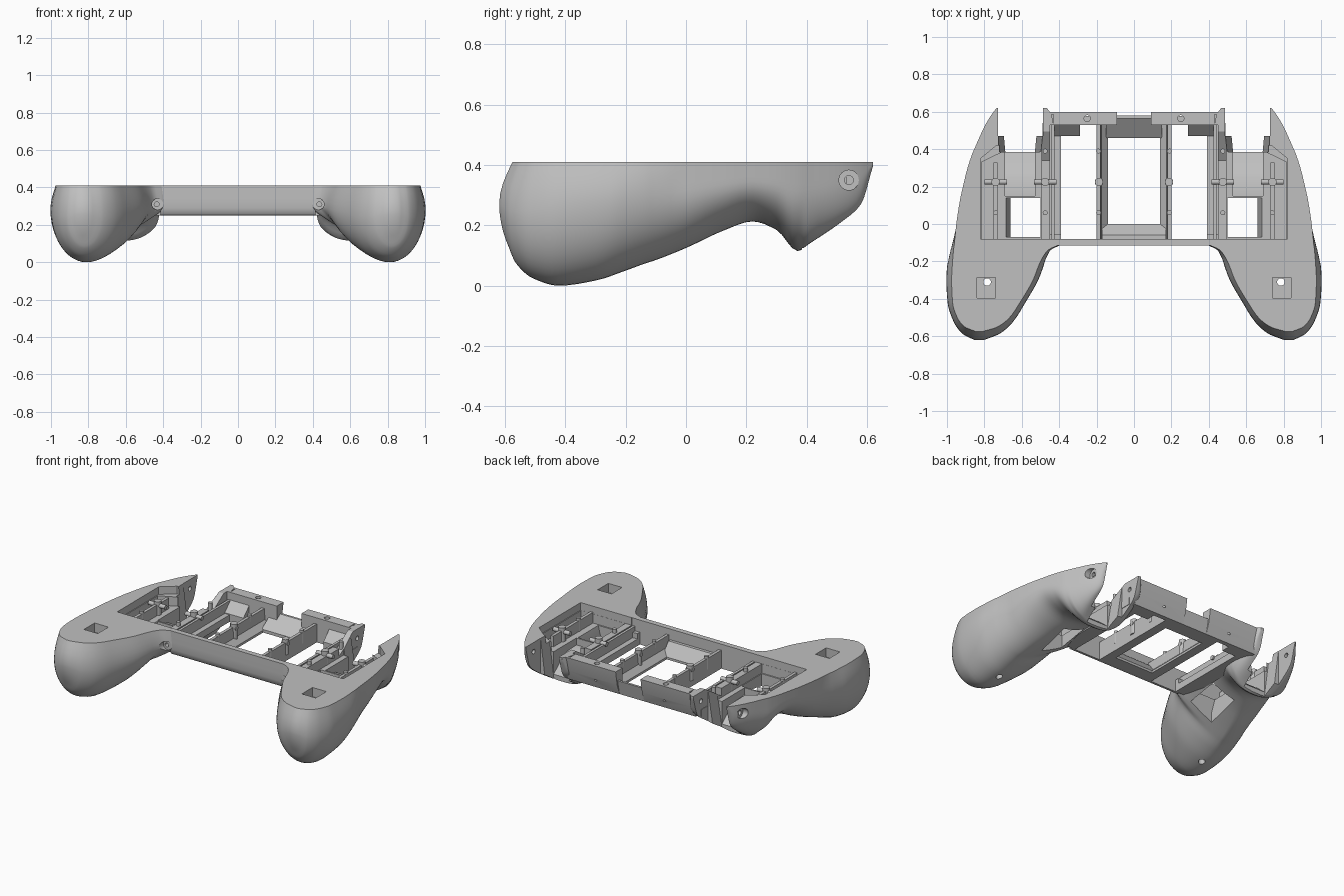
import bpy, bmesh, math

cube = bpy.data.objects.get("Cube")
if cube:
    bpy.data.objects.remove(cube, do_unlink=True)

grey = bpy.data.materials.new("plain_grey")
grey.use_nodes = True
colour = (0.53, 0.53, 0.53, 1)
grey.diffuse_color = colour
grey.node_tree.nodes["Principled BSDF"].inputs["Base Color"].default_value = colour

TOP = 0.41


def make(name, bm, mirror=False):
    bmesh.ops.recalc_face_normals(bm, faces=bm.faces)
    mesh = bpy.data.meshes.new(name)
    bm.to_mesh(mesh)
    bm.free()
    ob = bpy.data.objects.new(name, mesh)
    bpy.context.collection.objects.link(ob)
    mesh.materials.append(grey)
    if mirror:
        ob.modifiers.new("mirror", 'MIRROR').use_mirror_merge = False
    return ob


def prism(name, axis, pts, a, b, mirror=False):
    """Extrude a 2D outline along an axis from a to b."""
    bm = bmesh.new()

    def place(p, h):
        q = list(p)
        q.insert("xyz".index(axis), h)
        return bm.verts.new(q)
    low = [place(p, a) for p in pts]
    high = [place(p, b) for p in pts]
    bm.faces.new(low)
    bm.faces.new(high)
    n = len(pts)
    for i in range(n):
        j = (i + 1) % n
        bm.faces.new((low[i], low[j], high[j], high[i]))
    return make(name, bm, mirror)


def box(name, x0, x1, y0, y1, z0, z1, mirror=False):
    return prism(name, 'z', [(x0, y0), (x1, y0), (x1, y1), (x0, y1)], z0, z1, mirror)


def rod(name, axis, u, v, r, a, b, mirror=False):
    pts = [(u + r * math.cos(k * math.tau / 24), v + r * math.sin(k * math.tau / 24))
           for k in range(24)]
    return prism(name, axis, pts, a, b, mirror)


def carve(ob, cutters):
    """Subtract the cutters, bake the result and delete the cutters."""
    for c in cutters:
        c.hide_render = True
        m = ob.modifiers.new("cut", 'BOOLEAN')
        m.operation, m.solver, m.object = 'DIFFERENCE', 'EXACT', c
    dg = bpy.context.evaluated_depsgraph_get()
    dg.update()
    mesh = bpy.data.meshes.new_from_object(ob.evaluated_get(dg))
    ob.modifiers.clear()
    ob.data = mesh
    for c in cutters:
        bpy.data.objects.remove(c, do_unlink=True)


def smooth_rows(rows, steps):
    """Monotone cubic interpolation of table rows along the first column."""
    def slope(i, c):
        if i in (0, len(rows) - 1):
            j = max(i, 1)
            return (rows[j][c] - rows[j - 1][c]) / (rows[j][0] - rows[j - 1][0])
        d0, d1 = [(rows[j][c] - rows[j - 1][c]) / (rows[j][0] - rows[j - 1][0])
                  for j in (i, i + 1)]
        return 2 * d0 * d1 / (d0 + d1) if d0 * d1 > 0 else 0
    out = []
    for i in range(len(rows) - 1):
        h = rows[i + 1][0] - rows[i][0]
        for s in range(steps):
            t = s / steps
            a, b = t * t * (3 - 2 * t), t * (1 - t)
            out.append([rows[i][c] * (1 - a) + rows[i + 1][c] * a
                        + h * b * ((1 - t) * slope(i, c) - t * slope(i + 1, c))
                        for c in range(len(rows[0]))])
    return out + [list(rows[-1])]


# Grip shell stations: y, inner x, outer x, keel x, keel z, inner roundness
stations = [
    (-.575, .81, .845, .825, .14, 2), (-.55, .73, .905, .82, .075, 2),
    (-.50, .665, .945, .815, .025, 2), (-.42, .61, .97, .81, 0, 1.9),
    (-.30, .54, .975, .81, .017, 1.8), (-.20, .50, .97, .80, .05, 1.6),
    (-.14, .46, .965, .79, .072, 1.35), (-.10, .39, .96, .78, .085, 1.2),
    (0, .40, .95, .76, .125, 1.3), (.13, .42, .93, .72, .185, 1.6),
    (.22, .42, .91, .68, .213, 2), (.30, .42, .89, .65, .185, 2.2),
    (.37, .42, .867, .62, .115, 2.4), (.41, .42, .85, .72, .14, 4),
    (.52, .43, .80, .74, .215, 5), (.58, .44, .765, .73, .27, 6),
    (.62, .465, .735, .715, .395, 6)]


def section(y, xi, xo, xc, zb, p):
    """U-shaped cross-section with a flat top and a bulging belly."""
    near = min(1, max(0, (-.33 - y) / .245)) ** 2
    tip = .044 * near
    belly = .028 * min(1, max(0, (-.03 - y) / .2)) * (1 - .6 * near)
    zm = TOP - (TOP - zb) * (.33 + .18 * near)
    pts = []
    for k in range(4):
        s = math.sin(k / 4 * math.pi / 2)
        pts.append((xi - belly * s, y - tip * s, TOP + (zm - TOP) * k / 4))
    for k in range(25):
        a = math.pi * k / 24
        e = 2 / (p if k < 12 else 2)
        u, v = abs(math.cos(a)) ** e, math.sin(a) ** e if 0 < k < 24 else 0
        x = xc - (xc - xi + belly) * u if k < 12 else xc + (xo + belly - xc) * u
        pts.append((x, y - tip * (1 - .6 * v * v), zm - (zm - zb) * v))
    for k in range(3, -1, -1):
        s = math.sin(k / 4 * math.pi / 2)
        pts.append((xo + belly * s, y - tip * s, TOP + (zm - TOP) * k / 4))
    return pts


bm = bmesh.new()
rings = [[bm.verts.new(p) for p in section(*row)] for row in smooth_rows(stations, 4)]
for r0, r1 in zip(rings, rings[1:]):
    for i in range(len(r0)):
        j = (i + 1) % len(r0)
        bm.faces.new((r0[i], r0[j], r1[j], r1[i]))
# Close both ends with level strips so the caps follow the curve
for r in (rings[0], rings[-1]):
    half = len(r) // 2
    for i in range(half - 1):
        bm.faces.new((r[i], r[i + 1], r[-2 - i], r[-1 - i]))
    bm.faces.new((r[half - 1], r[half], r[half + 1]))
grip = make("grip_shell", bm)

# Pockets, window, shoulder slot and screw holes in the grip
carve(grip, [
    prism("rim_pocket", 'z', [(.3, -.08), (.82, -.08), (.82, .35), (.735, .42),
                              (.69, .42), (.69, .35), (.3, .35)], .36, .6),
    box("inner_pocket", .3, .45, -.081, .53, .29, .61),
    prism("outer_pocket", 'z', [(.495, -.079), (.815, -.079), (.815, .33),
                                (.70, .387), (.495, .387)], .30, .62),
    prism("window", 'y', [(.50, -.2), (.66, -.2), (.66, .2), (.69, .32), (.50, .32)],
          -.07, .14),
    prism("trough", 'x', [(.15, .64), (.15, .255), (.25, .25), (.31, .215),
                          (.40, .14), (.40, .64)], .53, .69),
    prism("wall_slope", 'x', [(.34, .31), (.51, .42), (.34, .42)], .3, .52),
    prism("shoulder_slot", 'y', [(.535, .1), (.685, .1), (.727, .42), (.485, .42)],
          .385, .7),
    box("shoulder_slot_end", .487, .727, .47, .71, -.1, .65),
    box("square_recess", .74, .84, -.395, -.285, .35, .66),
    rod("grip_screw", 'z', .785, -.31, .02, -.1, .5),
    rod("side_screw_head", 'x', .54, .35, .033, .768, 1.1),
    rod("side_screw", 'x', .54, .35, .015, .3, 1.2),
    rod("front_screw_head", 'y', .43, .31, .03, -.3, -.116),
    rod("front_screw", 'y', .435, .31, .013, -.31, -.05),
])
grip.modifiers.new("mirror", 'MIRROR')

# Front bar and its inner slope
prism("front_bar", 'x', [(-.08, .25), (-.098, .252), (-.108, .265), (-.114, .29),
                         (-.115, .34), (-.115, TOP), (-.08, TOP)], -.415, .415)
prism("front_slope", 'x', [(-.08, .25), (0, .25), (0, .265), (-.06, .34), (-.08, .34)],
      -.17, .17)

# Rear wall with a centre notch
rear = prism("rear_wall", 'x', [(.53, .25), (.56, .25), (.585, .32), (.60, TOP),
                                (.53, TOP)], .09, .465)
carve(rear, [rod("rear_screw", 'z', .25, .565, .017, .3, .5),
             box("rear_slot", .43, .45, .54, .585, .34, .5)])
rear.modifiers.new("mirror", 'MIRROR')
prism("rear_notch_sill", 'x', [(.46, .25), (.56, .25), (.58, .345), (.565, .345),
                               (.46, .27)], -.15, .15)
prism("rear_corner_wedge", 'x', [(.47, .25), (.53, .25), (.53, .36), (.47, .30)],
      .29, .44, True)

# Lengthwise rails of the tray
prism("centre_rail", 'y', [(.14, .25), (.20, .25), (.20, .37), (.18, .37), (.175, .30),
                           (.14, .265)], -.08, .55, True)
box("side_rail_floor", .39, .49, -.08, .54, .25, .295, True)
box("side_rail_rib", .425, .442, -.08, .53, .29, .36, True)
box("pocket_rib", .73, .75, -.08, .33, .295, .37, True)
box("rail_end_ledge", .39, .45, -.08, -.055, .25, .33, True)

# Locating pegs and cross pins
for x in (.19, .475):
    for y in (.06, .39):
        rod("peg", 'z', x, y, .013, .30, .385, True)
rod("pocket_peg", 'z', .74, .06, .013, .30, .385, True)
for x, w in ((.187, .022), (.475, .06), (.74, .06)):
    rod("cross_pin", 'x', .225, .36, .014, x - w, x + w, True)
    rod("pin_post", 'z', x, .225, .022, .29, .39, True)

# Smooth curved surfaces, keep hard edges
bpy.ops.object.select_all(action='DESELECT')
for ob in bpy.context.collection.objects:
    if ob.type == 'MESH':
        ob.select_set(True)
bpy.context.view_layer.objects.active = grip
bpy.ops.object.shade_smooth_by_angle(angle=math.radians(30))
